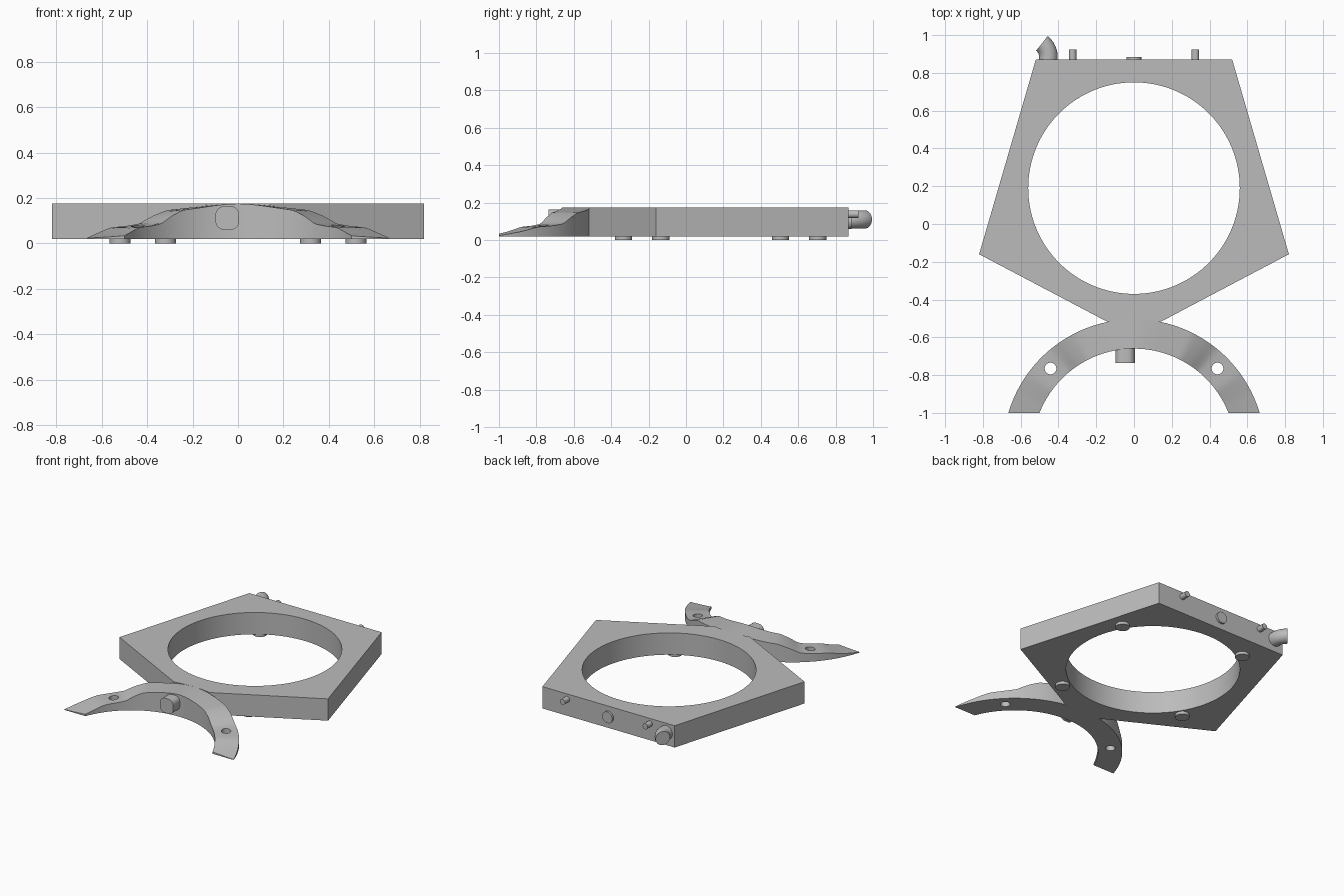
import bpy, bmesh, math
from mathutils import Vector

if "Cube" in bpy.data.objects:
    bpy.data.objects.remove(bpy.data.objects["Cube"])

grey = bpy.data.materials.new("plain grey")
grey.diffuse_color = (0.5, 0.5, 0.5, 1)
grey.use_nodes = True
grey.node_tree.nodes["Principled BSDF"].inputs["Base Color"].default_value = grey.diffuse_color
BOTTOM, TOP = 0.02, 0.175
ARC_Y, R_IN, R_OUT = -1.198, 0.538, 0.694   # centre and radii of the front yoke


def finish(name, bm, smooth=True):
    bmesh.ops.recalc_face_normals(bm, faces=bm.faces)
    mesh = bpy.data.meshes.new(name)
    bm.to_mesh(mesh)
    bm.free()
    mesh.materials.append(grey)
    ob = bpy.data.objects.new(name, mesh)
    bpy.context.collection.objects.link(ob)
    if smooth:
        shade(ob)
    return ob


def shade(ob):
    bpy.ops.object.select_all(action='DESELECT')
    ob.select_set(True)
    bpy.context.view_layer.objects.active = ob
    bpy.ops.object.shade_smooth_by_angle(angle=math.radians(30))


def prism(name, outline, direction):
    """Closed solid from a flat outline pushed along a direction."""
    bm = bmesh.new()
    face = bm.faces.new([bm.verts.new(p) for p in outline])
    new = bmesh.ops.extrude_face_region(bm, geom=[face], use_keep_orig=True)["geom"]
    bmesh.ops.translate(bm, vec=Vector(direction),
                        verts=[v for v in new if isinstance(v, bmesh.types.BMVert)])
    return finish(name, bm)


def ring(centre, radius, axis, n=32):
    pts = []
    for i in range(n):
        a = 2 * math.pi * i / n
        c, s = radius * math.cos(a), radius * math.sin(a)
        pts.append(Vector(centre) + Vector((c, s, 0) if axis == 'Z' else (c, 0, s)))
    return pts


def drill(ob, x, y, radius, n):
    """Cut a vertical round hole."""
    cutter = prism("hole_cutter", ring((x, y, -0.5), radius, 'Z', n), (0, 0, 1.5))
    cutter.hide_render = True
    mod = ob.modifiers.new("hole", 'BOOLEAN')
    mod.operation, mod.solver, mod.object = 'DIFFERENCE', 'EXACT', cutter
    bpy.context.view_layer.objects.active = ob
    bpy.ops.object.modifier_apply(modifier=mod.name)
    bpy.data.objects.remove(cutter)
    shade(ob)


# Five-sided body, its front tip trimmed to the yoke's outer arc
outline = [(0.52, 0.87, BOTTOM), (-0.52, 0.87, BOTTOM), (-0.82, -0.16, BOTTOM)]
for i in range(9):
    x = -0.14 + 0.035 * i
    outline.append((x, ARC_Y + math.sqrt(R_OUT ** 2 - x * x), BOTTOM))
outline.append((0.82, -0.16, BOTTOM))
body = prism("body", outline, (0, 0, TOP - BOTTOM))
drill(body, 0, 0.19, 0.56, 128)

# Arched yoke: height follows the angle, ends trimmed straight at y = -1
profile = [(0, .022), (17, .024), (27, .045), (36, .07), (45, .077), (51, .086), (57, .12),
           (63, .146), (71, .156), (80, .168), (86, .174), (90, .175)]


def height(deg):
    deg = min(deg, 180 - deg)
    for (a, za), (b, zb) in zip(profile, profile[1:]):
        if deg <= b:
            t = (deg - a) / (b - a)
            return za + (zb - za) * t
    return TOP


bm = bmesh.new()
COLS, ROWS = 72, 4
sections = []
for i in range(COLS + 1):
    top, low = [], []
    for j in range(ROWS + 1):
        r = R_IN + (R_OUT - R_IN) * j / ROWS
        start = math.asin((-1 - ARC_Y) / r)
        a = start + (math.pi - 2 * start) * i / COLS
        x, y = r * math.cos(a), ARC_Y + r * math.sin(a)
        top.append(bm.verts.new((x, y, height(math.degrees(a)))))
        low.append(bm.verts.new((x, y, BOTTOM)))
    sections.append(top + low[::-1])
for s, t in zip(sections, sections[1:]):
    for k in range(len(s)):
        m = (k + 1) % len(s)
        bm.faces.new((s[k], s[m], t[m], t[k]))
bm.faces.new(sections[0])
bm.faces.new(sections[-1])
yoke = finish("front_yoke", bm)
for side in (-1, 1):
    drill(yoke, side * 0.442, -0.765, 0.031, 32)

# Four round feet, turned around the opening
for i in range(4):
    a = math.atan2(0.32, 0.52) + i * math.pi / 2
    c = (0.61 * math.cos(a), 0.185 + 0.61 * math.sin(a), 0)
    prism(f"foot_{i + 1}", ring(c, 0.046, 'Z'), (0, 0, BOTTOM + 0.003))

# Back pins and central button
for side, label in ((-1, "left"), (1, "right")):
    prism(f"back_pin_{label}", ring((side * 0.325, 0.86, 0.138), 0.02, 'Y'), (0, 0.063, 0))
prism("back_button", ring((0, 0.86, 0.1), 0.04, 'Y'), (0, 0.025, 0))

# Rounded square knob under the yoke
knob = []
for k, (sx, sz) in enumerate(((1, 1), (-1, 1), (-1, -1), (1, -1))):
    for i in range(7):
        a = math.radians(90 * k + 15 * i)
        knob.append((-0.047 + sx * 0.014 + 0.038 * math.cos(a), -0.735,
                     0.112 + sz * 0.014 + 0.038 * math.sin(a)))
prism("front_knob", knob, (0, 0.09, 0))

# Bent pipe stub at the back corner
bm = bmesh.new()
rings = []
BEND, ANGLE, N = 0.09, math.radians(52), 32
for i in range(13):
    a = ANGLE * max(0, i - 1) / 11
    base = Vector((-0.453 - BEND * (1 - math.cos(a)), 0.885 + BEND * math.sin(a), 0.11))
    if i == 0:
        base.y = 0.85
    across = Vector((math.cos(a), math.sin(a), 0))
    rings.append([bm.verts.new(base + 0.049 * (across * math.cos(t) + Vector((0, 0, math.sin(t)))))
                  for t in (2 * math.pi * k / N for k in range(N))])
for s, t in zip(rings, rings[1:]):
    for k in range(N):
        m = (k + 1) % N
        bm.faces.new((s[k], s[m], t[m], t[k]))
bm.faces.new(rings[0])
bm.faces.new(rings[-1])
finish("bent_pipe", bm)
